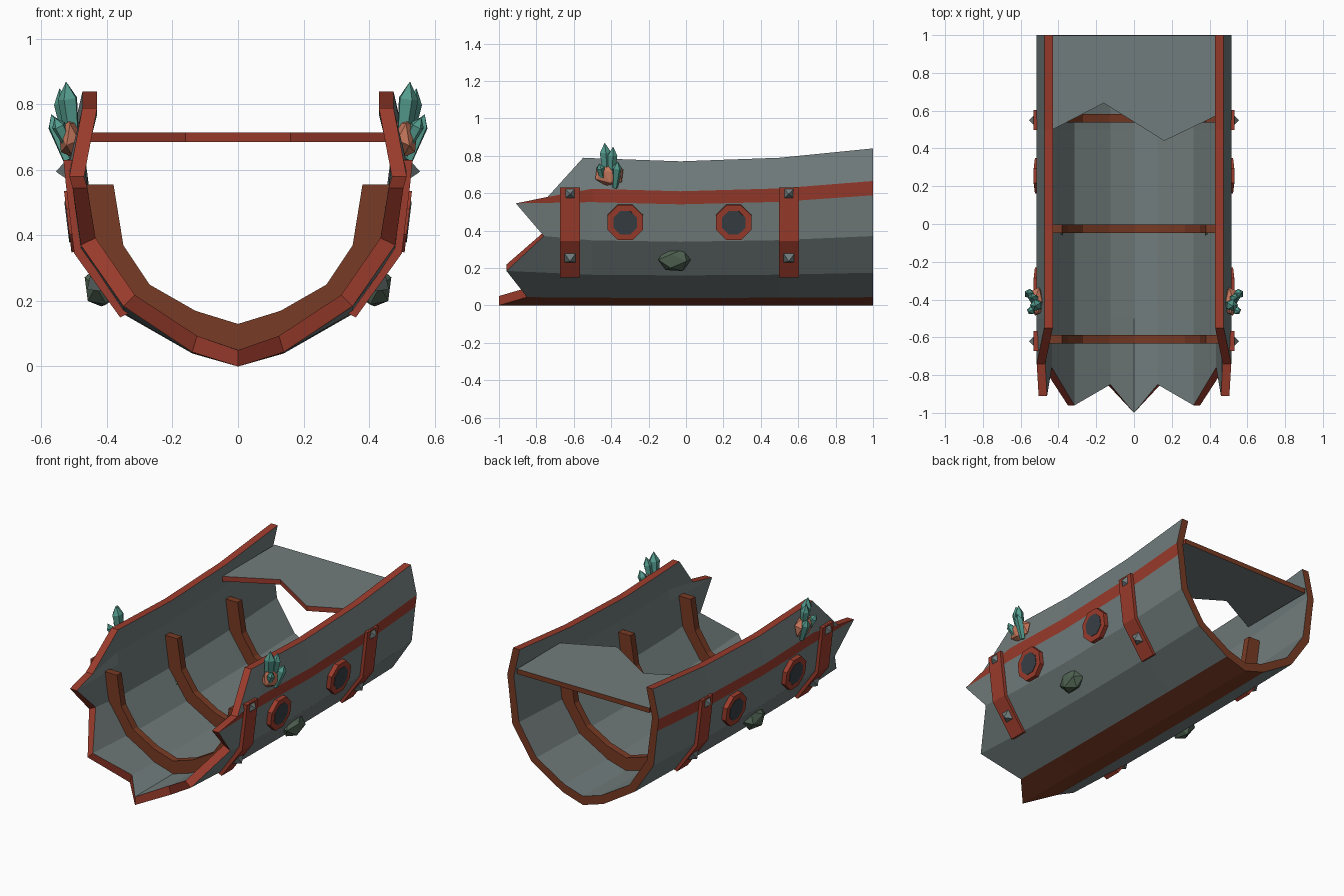
import bpy, bmesh, math
from mathutils import Matrix, Vector

cube = bpy.data.objects.get("Cube")
if cube:
    bpy.data.objects.remove(cube)


def material(name, rgb):
    m = bpy.data.materials.new(name)
    m.use_nodes = True
    m.diffuse_color = (*rgb, 1)
    m.node_tree.nodes["Principled BSDF"].inputs["Base Color"].default_value = (*rgb, 1)
    return m


GREY = material("weathered_grey", (0.165, 0.2, 0.2))
RED = material("rust_red", (0.33, 0.045, 0.025))
BROWN = material("dark_brown", (0.19, 0.043, 0.018))
GLASS = material("dark_slate", (0.04, 0.05, 0.06))
GREEN = material("mossy_green", (0.08, 0.125, 0.085))
TEAL = material("teal_crystal", (0.09, 0.33, 0.27))
SALMON = material("salmon_stone", (0.58, 0.19, 0.11))


def finish(bm, name, mats, mirror=False):
    bmesh.ops.recalc_face_normals(bm, faces=bm.faces)
    mesh = bpy.data.meshes.new(name)
    bm.to_mesh(mesh)
    bm.free()
    for m in mats:
        mesh.materials.append(m)
    ob = bpy.data.objects.new(name, mesh)
    bpy.context.collection.objects.link(ob)
    if mirror:
        ob.modifiers.new("Mirror", 'MIRROR').use_mirror_merge = False
    return ob


def place(pos, normal, spin=0):
    turn = Vector(normal).to_track_quat('Z', 'Y').to_matrix().to_4x4()
    return Matrix.Translation(pos) @ turn @ Matrix.Rotation(math.radians(spin), 4, 'Z')


def cone(name, mat, sides, r1, r2, depth, matrix):
    bm = bmesh.new()
    bmesh.ops.create_cone(bm, cap_ends=True, segments=sides, radius1=r1,
                          radius2=r2, depth=depth, matrix=matrix)
    return finish(bm, name, [mat], True)


def band(name, mat, inner, outer, y, half, mirror):
    """Bar of rectangular section running between two matching outlines."""
    bm = bmesh.new()
    rings = []
    for a, b in zip(inner, outer):
        rings.append([bm.verts.new((p[0], y + s * half, p[1]))
                      for p, s in ((a, -1), (a, 1), (b, 1), (b, -1))])
    for r, q in zip(rings, rings[1:]):
        for i in range(4):
            j = (i + 1) % 4
            bm.faces.new((r[i], r[j], q[j], q[i]))
    bm.faces.new(rings[0])
    bm.faces.new(rings[-1])
    return finish(bm, name, [mat], mirror)


def both_sides(half):
    return [(-x, z) for x, z in half[:0:-1]] + half


# Hull shell: plank rows from keel to rail, with splintered front ends
OUTER = [(0, 0), (.14, .04), (.35, .16), (.48, .34), (.505, .54), (.515, .61), (.475, .77)]
INNER = [(0, .05), (.125, .085), (.315, .19), (.435, .36), (.46, .54), (.47, .61), (.43, .77)]
FRONT = [(-1, 1), (-.85, 1.1), (-.96, 1.15), (-.76, 1.09), (-.91, 1.01), (-.74, .95), (-.55, 1.025)]
STATIONS = [(-.5, 1.022), (-.03, 1), (.5, 1.025), (1, 1.09)]

bm = bmesh.new()


def skin(half):
    rows = []
    for k in range(-6, 7):
        x, z = half[abs(k)]
        x = math.copysign(x, k)
        rows.append([bm.verts.new((x, y, z * f)) for y, f in [FRONT[abs(k)]] + STATIONS])
    return rows


def quad(a, b, c, d, mat):
    bm.faces.new((a, b, c, d)).material_index = mat


out, inn = skin(OUTER), skin(INNER)
for k in range(12):
    keel, wale = k in (5, 6), k in (1, 10)
    for s in range(4):
        quad(out[k][s], out[k][s + 1], out[k + 1][s + 1], out[k + 1][s],
             2 if keel else 1 if wale else 0)
        quad(inn[k][s], inn[k][s + 1], inn[k + 1][s + 1], inn[k + 1][s], 0)
    for s, mat in ((0, 1), (4, 2)):
        quad(out[k][s], out[k + 1][s], inn[k + 1][s], inn[k][s], mat)
for k in (0, 12):
    for s in range(4):
        quad(out[k][s], out[k][s + 1], inn[k][s + 1], inn[k][s], 1)
finish(bm, "hull", [GREY, RED, BROWN])

# Ribs inside the hull
RIB = [(0, .13), (.13, .17), (.27, .25), (.35, .37), (.38, .555)]
RIB_OUT = [(0, .045), (.128, .08), (.32, .185), (.44, .36), (.465, .555)]
for name, y in (("front_rib", -.61), ("middle_rib", -.025), ("rear_rib", .56)):
    band(name, BROWN, both_sides(RIB), both_sides(RIB_OUT), y, .022, False)

# Broken rear deck
bm = bmesh.new()
edge = [(-.45, .49), (-.16, .64), (.16, .44), (.45, .58), (.45, .999), (-.45, .999)]
face = bm.faces.new([bm.verts.new((x, y, .685)) for x, y in edge])
grown = bmesh.ops.extrude_face_region(bm, geom=[face], use_keep_orig=True)
bmesh.ops.translate(bm, vec=(0, 0, .03),
                    verts=[v for v in grown["geom"] if isinstance(v, bmesh.types.BMVert)])
for f in bm.faces:
    f.normal_update()
    if abs(f.normal.z) < .5:
        f.material_index = 2 if f.calc_center_median().y > .9 else 1
finish(bm, "rear_deck", [GREY, RED, BROWN])

# Outer straps with pyramid studs
STRAP_IN = [(.33, .165), (.47, .35), (.495, .55), (.505, .63)]
STRAP_OUT = [(.36, .15), (.5, .345), (.525, .55), (.533, .63)]
LOW, HIGH = (.81, 0, -.58), (.99, 0, -.12)
for name, y in (("front", -.62), ("rear", .55)):
    band(name + "_strap", RED, STRAP_IN, STRAP_OUT, y, .053, True)
    cone(name + "_upper_stud", GREY, 4, .045, 0, .036, place((.538, y, .597), HIGH, 45))
    cone(name + "_lower_stud", GREY, 4, .045, 0, .036, place((.446, y, .245), LOW, 45))

# Octagonal portholes
for name, y in (("front", -.325), ("rear", .255)):
    cone(name + "_porthole_frame", RED, 8, .102, .102, .05, place((.495, y, .445), HIGH, 22.5))
    cone(name + "_porthole_glass", GLASS, 8, .068, .068, .056, place((.495, y, .445), HIGH, 22.5))


# Stones clinging to the sides
def stone(name, mat, pos, size, tilt):
    bm = bmesh.new()
    bmesh.ops.create_icosphere(bm, subdivisions=1, radius=1)
    bmesh.ops.transform(bm, verts=bm.verts, matrix=Matrix.Translation(pos)
                        @ Matrix.Diagonal((*size, 1)) @ Matrix.Rotation(tilt, 4, 'X'))
    finish(bm, name, [mat], True)


stone("mossy_stone", GREEN, (.418, -.06, .245), (.056, .092, .07), .5)
stone("crystal_base", SALMON, (.513, -.41, .7), (.038, .085, .066), .9)

# Crystal shards: tapered prism with a pointed cap
SHARDS = [((.5, -.42, .66), (.525, -.435, .87), .032),
          ((.51, -.4, .66), (.545, -.39, .85), .026),
          ((.52, -.38, .63), (.57, -.365, .77), .026),
          ((.51, -.44, .66), (.56, -.465, .76), .022)]
for i, (base, tip, r) in enumerate(SHARDS):
    base, tip = Vector(base), Vector(tip)
    axis = tip - base
    length = axis.length
    cone(f"crystal_shard_{i + 1}", TEAL, 5, r * .6, r, length * .75,
         place(base + axis * .375, axis, i * 25))
    cone(f"crystal_tip_{i + 1}", TEAL, 5, r, 0, length * .25,
         place(base + axis * .875, axis, i * 25))
